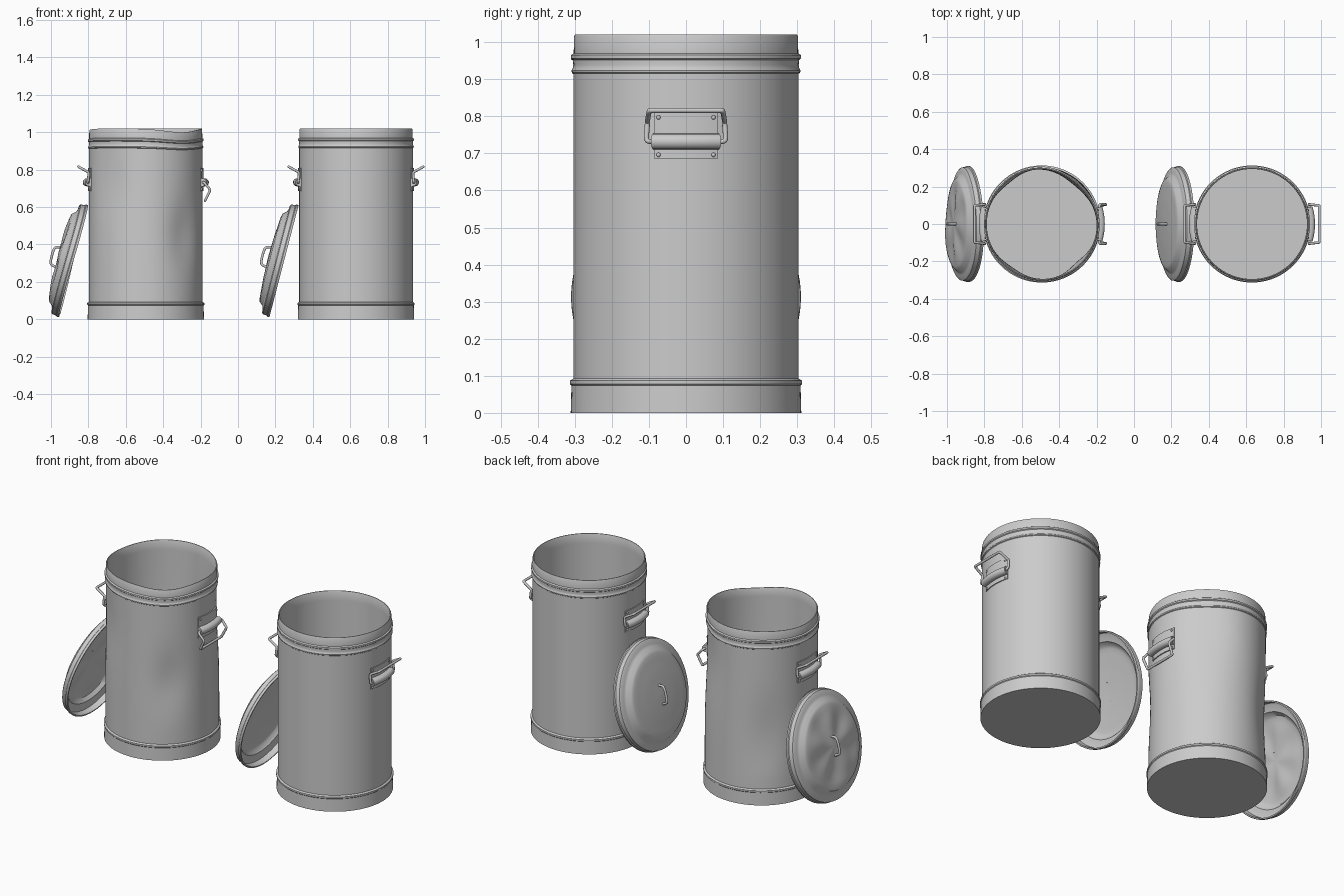
import bpy, bmesh
from math import sin, cos, pi, radians, exp, atan2, hypot
from mathutils import Matrix, Vector

if "Cube" in bpy.data.objects:
    bpy.data.objects.remove(bpy.data.objects["Cube"])

SEG = 96


def finish(name, bm, mat, angle=35):
    bmesh.ops.recalc_face_normals(bm, faces=bm.faces)
    me = bpy.data.meshes.new(name)
    bm.to_mesh(me)
    bm.free()
    me.transform(mat)
    ob = bpy.data.objects.new(name, me)
    bpy.context.collection.objects.link(ob)
    bpy.ops.object.select_all(action='DESELECT')
    ob.select_set(True)
    bpy.context.view_layer.objects.active = ob
    bpy.ops.object.shade_smooth_by_angle(angle=radians(angle))
    return ob


def lathe(name, profile, mat, step=0.05, warp=None):
    """Revolve an (r, z) profile whose two ends lie on the axis."""
    pts = [profile[0]]
    for a, b in zip(profile, profile[1:]):
        n = max(1, int(hypot(b[0] - a[0], b[1] - a[1]) / step))
        pts += [(a[0] + (b[0] - a[0]) * i / n, a[1] + (b[1] - a[1]) * i / n) for i in range(1, n + 1)]
    bm = bmesh.new()
    rows = []
    for r, z in pts:
        if r < 1e-6:
            rows.append([bm.verts.new((0, 0, z))] * SEG)
        else:
            rows.append([bm.verts.new((r * cos(2 * pi * i / SEG), r * sin(2 * pi * i / SEG), z))
                         for i in range(SEG)])
    for a, b in zip(rows, rows[1:]):
        for i in range(SEG):
            j = (i + 1) % SEG
            bm.faces.new(list(dict.fromkeys((a[i], a[j], b[j], b[i]))))
    if warp:
        for v in bm.verts:
            v.co = warp(v.co.copy())
    return finish(name, bm, mat)


def wire(name, pts, radius, mat, cyclic):
    """Round bent wire along a smoothed path."""
    cu = bpy.data.curves.new(name, 'CURVE')
    cu.dimensions = '3D'
    cu.bevel_depth, cu.bevel_resolution, cu.use_fill_caps = radius, 3, True
    sp = cu.splines.new('NURBS')
    sp.points.add(len(pts) - 1)
    for p, c in zip(sp.points, pts):
        p.co = (*(mat @ Vector(c)), 1)
    sp.order_u, sp.resolution_u = 3, 5
    sp.use_cyclic_u, sp.use_endpoint_u = cyclic, not cyclic
    ob = bpy.data.objects.new(name, cu)
    bpy.context.collection.objects.link(ob)
    bpy.ops.object.select_all(action='DESELECT')
    ob.select_set(True)
    bpy.context.view_layer.objects.active = ob
    bpy.ops.object.convert(target='MESH')
    bpy.ops.object.shade_smooth_by_angle(angle=radians(50))


# Dents of the battered can: azimuth, height, angular width, height width, depth
DENTS = [(50, .80, .50, .25, .024), (-48, .45, .30, .16, .018),
         (-125, .72, .35, .20, .014), (130, .40, .35, .20, .014)]


def dent_can(p):
    a, r = atan2(p.y, p.x), hypot(p.x, p.y)
    if r < 0.25:
        return p

    def bump(deg, width):
        d = (a - radians(deg) + pi) % (2 * pi) - pi
        return exp(-(d / width) ** 2)
    fade = min(1, max(0, (p.z - .09) / .15))
    push = sum(dep * bump(az, wa) * exp(-((p.z - h) / wz) ** 2) for az, h, wa, wz, dep in DENTS)
    k = 1 - fade * push / r
    sag = max(0, (p.z - .7) / .3) ** 2 * (.018 * bump(-50, .5) + .008 * bump(170, .5))
    return Vector((p.x * k, p.y * k, p.z - sag))


def dent_lid(p):
    a, r = atan2(p.y, p.x), hypot(p.x, p.y)
    inner = exp(-((r - .15) / .07) ** 2)
    p.z += inner * .006 * cos(5 * a + .6)
    p.z -= .012 * exp(-((p.x + .12) ** 2 + (p.y - .08) ** 2) / .008)
    p.z += .004 * (r / .3) ** 2 * sin(2 * a)
    return p


CAN = [(0, 0), (.311, 0), (.309, .074), (.313, .078), (.313, .087), (.304, .093), (.304, .915),
       (.308, .918), (.309, .924), (.305, .931), (.304, .938), (.305, .952), (.310, .956),
       (.310, .965), (.303, .970), (.302, 1.016), (.300, 1.02), (.296, 1.02), (.294, 1.016),
       (.294, .03), (0, .03)]
LID = [(0, .088), (.12, .084), (.225, .076), (.243, .071), (.26, .052), (.274, .046), (.296, .044),
       (.303, .039), (.305, .016), (.310, .012), (.310, .003), (.308, 0), (.301, 0), (.299, .034),
       (.29, .038), (.255, .043), (.238, .064), (.222, .069), (.12, .076), (0, .08)]


def side_handle(name, mat, swing):
    # Curved bracket plate with a half-round sleeve, swept around the can
    sec = [(.302, .81), (.309, .81), (.309, .754)]
    sec += [(.316 + .021 * cos(t), .732 + .021 * sin(t)) for t in [radians(90 - 20 * i) for i in range(10)]]
    sec += [(.309, .710), (.309, .686), (.302, .686)]
    bm = bmesh.new()
    half, n = radians(16.3), 12
    rows = []
    for i in range(n + 1):
        a = -half + 2 * half * i / n
        rows.append([bm.verts.new((r * cos(a), r * sin(a), z)) for r, z in sec])
    m = len(sec)
    for a, b in zip(rows, rows[1:]):
        for i in range(m):
            bm.faces.new((a[i], a[(i + 1) % m], b[(i + 1) % m], b[i]))
    bm.faces.new(rows[0])
    bm.faces.new(rows[-1])
    finish(name + "_bracket", bm, mat)
    # Rivets
    bm = bmesh.new()
    for s in (-1, 1):
        for z in (.797, .696):
            a = s * radians(13.9)
            loc = Matrix.Translation((.309 * cos(a), .309 * sin(a), z))
            bmesh.ops.create_uvsphere(bm, u_segments=10, v_segments=6, radius=.006, matrix=loc)
    finish(name + "_rivets", bm, mat)
    # Cranked wire loop, swung about the sleeve
    c, s = cos(radians(swing)), sin(radians(swing))

    def arm(x, y, z):
        return (.31 + x * c - z * s, y, .732 + x * s + z * c)
    one = [(.001, .100, 0), (-.001, .107, .004), (-.003, .106, .025), (-.006, .104, .050),
           (-.001, .104, .056), (.040, .100, .078), (.050, .099, .084), (.050, .086, .084)]
    right = [(.319 * cos(t), .319 * sin(t), .732) for t in (0, .15, .28)] + [arm(*p) for p in one]
    left = [(x, -y, z) for x, y, z in reversed(right[1:])]
    wire(name + "_loop", right + left, .007, mat, True)


def trash_can(prefix, x, lid_x, swing, can_warp, lid_warp):
    at = Matrix.Translation((x, 0, 0))
    lathe(prefix + "_can_body", CAN, at, warp=can_warp)
    side_handle(prefix + "_right_handle", at, swing)
    side_handle(prefix + "_left_handle", at @ Matrix.Rotation(pi, 4, 'Z'), 0)
    # Lid leaning on the left side, with its strap handle
    t = radians(14.6)
    lean = Matrix(((sin(t), 0, -cos(t), lid_x), (0, 1, 0, 0), (cos(t), 0, sin(t), .311), (0, 0, 0, 1)))
    lathe(prefix + "_lid", LID, lean, step=.025, warp=lid_warp)
    path = [(-.055, 0, .078), (-.052, 0, .095), (-.048, 0, .112), (-.032, 0, .118), (0, 0, .119),
            (.032, 0, .118), (.048, 0, .112), (.052, 0, .095), (.055, 0, .078)]
    wire(prefix + "_lid_handle", path, .007, lean, False)


trash_can("clean", .631, .246, 0, None, None)
trash_can("dented", -.493, -.88, -145, dent_can, dent_lid)
